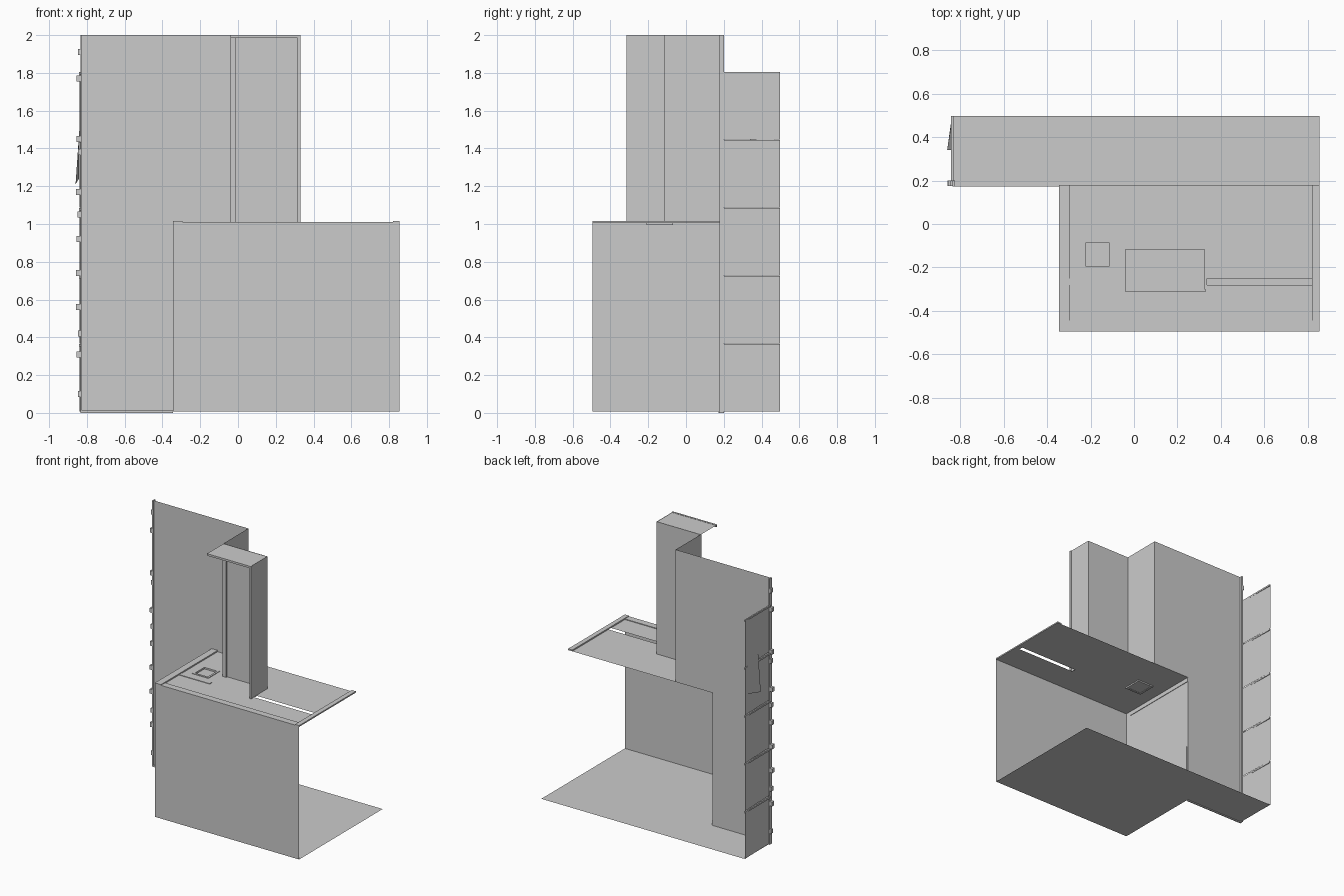
import bpy, bmesh

if "Cube" in bpy.data.objects:
    bpy.data.objects.remove(bpy.data.objects["Cube"])


def mesh_object(name, build):
    bm = bmesh.new()
    build(bm)
    me = bpy.data.meshes.new(name)
    bm.to_mesh(me)
    bm.free()
    ob = bpy.data.objects.new(name, me)
    bpy.context.collection.objects.link(ob)
    return ob


def sheet(name, *polys):
    """Single-sided panels, each given as a list of corner points."""
    def build(bm):
        for p in polys:
            bm.faces.new([bm.verts.new(c) for c in p])
        bmesh.ops.remove_doubles(bm, verts=bm.verts, dist=1e-5)
    return mesh_object(name, build)


def boxes(name, *spans):
    """Boxes given as (x0, x1, y0, y1, z0, z1)."""
    def build(bm):
        for x0, x1, y0, y1, z0, z1 in spans:
            vs = bmesh.ops.create_cube(bm, size=1)["verts"]
            for v in vs:
                v.co = (x0 if v.co.x < 0 else x1,
                        y0 if v.co.y < 0 else y1,
                        z0 if v.co.z < 0 else z1)
    return mesh_object(name, build)


def wall(path, z0, z1):
    """Vertical panels standing on a floor-plan path."""
    return [[(*a, z0), (*b, z0), (*b, z1), (*a, z1)]
            for a, b in zip(path, path[1:])]


L, R, F, M, B = -0.345, 0.855, -0.495, 0.18, 0.498   # cabinet left/right/front, wall, back
W = -0.835                                           # far left of the tall wall
CL, CR, CF, CB = -0.04, 0.325, -0.31, -0.115         # alcove column
Z = 1.005                                            # counter height

# L-shaped floor
sheet("floor", [(W, M, .008), (L, M, .008), (L, F, .008), (R, F, .008),
                (R, B, .008), (W, B, .008)])

# Tall wall, notched around the cabinet
sheet("tall_wall", [(W, M, 0), (L, M, 0), (L, M, Z), (CL, M, Z), (CL, M, 2), (W, M, 2)])
boxes("baseboard", (W, L, M - .008, M, 0, .012))

# Cabinet front and left side, open at right and back
sheet("cabinet_shell", *wall([(R, F), (L, F), (L, M)], .008, 1.01))
boxes("cabinet_side_hatch", (L, L + .004, -.165, .17, .10, .445))
boxes("cabinet_side_rails", (L, L + .004, -.45, M, .97, 1.0), (L, L + .004, -.45, M, .01, .04))

# Counter with an open slot and a square cutout
xs = [L, -.235, -.10, CR + .01, .82, R]
ys = [F, -.28, -.25, -.21, -.07, M]
holes = {(3, 1), (1, 3)}
sheet("counter_top", *[[(xs[i], ys[j], Z), (xs[i + 1], ys[j], Z),
                        (xs[i + 1], ys[j + 1], Z), (xs[i], ys[j + 1], Z)]
                       for i in range(5) for j in range(5) if (i, j) not in holes])
boxes("counter_rim", (L, -.295, F, M, Z, 1.015), (.82, R, F, M, Z, 1.015),
      (-.295, .82, F, -.445, Z, 1.01))
boxes("counter_seam", (-.295, CL, -.28, -.25, Z, 1.009))

# Sunken square tray with a narrow frame
x0, x1, y0, y1, t = -.235, -.10, -.21, -.07, .015
sheet("tray_floor", [(x0, y0, .997), (x1, y0, .997), (x1, y1, .997), (x0, y1, .997)])
boxes("tray_frame", (x0, x1, y0, y0 + t, .995, 1.009), (x0, x1, y1 - t, y1, .995, 1.009),
      (x0, x0 + t, y0 + t, y1 - t, .995, 1.009), (x1 - t, x1, y0 + t, y1 - t, .995, 1.009))

# Alcove column: return wall, back panel, right wall and roof
sheet("alcove_walls", *wall([(CL, M), (CL, CB), (CR, CB), (CR, CF)], Z, 2))
sheet("alcove_roof", [(CL, CF, 1.998), (CR, CF, 1.998), (CR, CB, 1.998), (CL, CB, 1.998)])
boxes("alcove_trim", (CL, CR + .005, CF - .004, CF + .01, 1.985, 2),
      (CR - .01, CR + .005, CF - .004, CF + .01, Z, 1.985),
      (CL, -.01, CB - .012, CB, Z, 1.998))

# Left end: five slightly tilted panels between rails
n, h = 5, 1.8 / 5
sheet("end_panels", *[[(-.83, .2, k * h + .008), (-.838, B, k * h + .008),
                       (-.838, B, (k + 1) * h), (-.83, .2, (k + 1) * h)] for k in range(n)])
boxes("end_rails", *[(-.842, -.832, .2, B, k * h - .008, k * h + .004) for k in range(1, n + 1)])

# Loose plate leaning off the end panels
sheet("loose_plate", [(-.84, .47, 1.5), (-.838, .34, 1.5), (-.86, .34, 1.21), (-.842, .47, 1.24)])

# Corner post with jagged knobs
boxes("corner_post", (W, -.825, .172, .2, 0, 2))
knobs = [(1.91, .846), (1.77, .855), (1.45, .855), (1.38, .846), (1.17, .858), (1.05, .85),
         (.92, .855), (.74, .858), (.56, .858), (.42, .848), (.31, .856), (.10, .846)]
boxes("post_knobs", *[(-w, W, .174, .2, z - .016, z + .016) for z, w in knobs])
